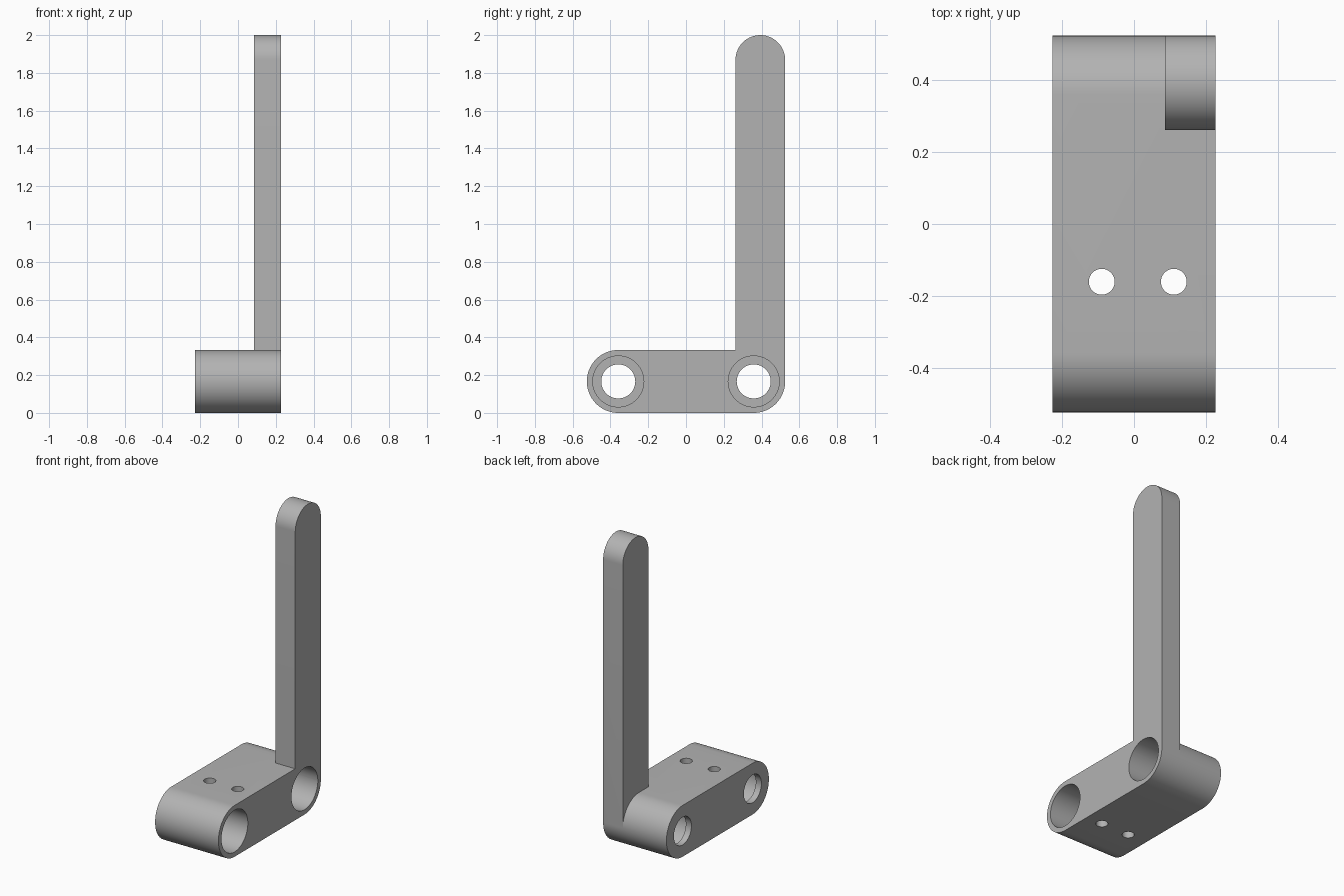
import bpy, bmesh, math
from mathutils import Matrix

if "Cube" in bpy.data.objects:
    bpy.data.objects.remove(bpy.data.objects["Cube"], do_unlink=True)

grey = bpy.data.materials.new("plain grey")
grey.use_nodes = True
colour = (0.45, 0.45, 0.45, 1)
grey.diffuse_color = colour
grey.node_tree.nodes["Principled BSDF"].inputs["Base Color"].default_value = colour

HALF_W = 0.227        # half width of the base block
R = 0.1665            # end radius of the base block
PIVOT = 0.525 - R     # bore centres at y = +-PIVOT
WALL = 0.04           # lip left behind each counterbore


def make_object(name, bm):
    bmesh.ops.recalc_face_normals(bm, faces=bm.faces)
    mesh = bpy.data.meshes.new(name)
    bm.to_mesh(mesh)
    bm.free()
    mesh.materials.append(grey)
    ob = bpy.data.objects.new(name, mesh)
    bpy.context.collection.objects.link(ob)
    return ob


def arc(cy, cz, r, start, end, steps=32):
    angles = [math.radians(start + (end - start) * i / steps) for i in range(steps + 1)]
    return [(cy + r * math.cos(a), cz + r * math.sin(a)) for a in angles]


def extrude_profile(name, points, x0, x1):
    """Extrude a closed y-z outline along x."""
    bm = bmesh.new()
    face = bm.faces.new([bm.verts.new((x0, y, z)) for y, z in points])
    out = bmesh.ops.extrude_face_region(bm, geom=[face])
    verts = [g for g in out["geom"] if isinstance(g, bmesh.types.BMVert)]
    bmesh.ops.translate(bm, verts=verts, vec=(x1 - x0, 0, 0))
    return make_object(name, bm)


def cylinder(name, r, length, centre, axis):
    bm = bmesh.new()
    turn = Matrix.Rotation(math.pi / 2, 4, "Y") if axis == "X" else Matrix()
    bmesh.ops.create_cone(bm, cap_ends=True, segments=64, radius1=r, radius2=r,
                          depth=length, matrix=Matrix.Translation(centre) @ turn)
    return make_object(name, bm)


def combine(target, tool, operation):
    mod = target.modifiers.new(tool.name, "BOOLEAN")
    mod.operation, mod.solver, mod.object = operation, "EXACT", tool
    bpy.context.view_layer.objects.active = target
    bpy.ops.object.modifier_apply(modifier=mod.name)
    bpy.data.objects.remove(tool, do_unlink=True)


# Base block with rounded ends
bracket = extrude_profile(
    "bracket", arc(PIVOT, R, R, -90, 90) + arc(-PIVOT, R, R, 90, 270), -HALF_W, HALF_W)

# Upright arm with a rounded top
arm_r = 0.1315
arm_y = 0.525 - arm_r
arm = extrude_profile(
    "upright_arm",
    [(arm_y - arm_r, R), (arm_y + arm_r, R)] + arc(arm_y, 2 - arm_r, arm_r, 0, 180),
    0.086, HALF_W)
combine(bracket, arm, "UNION")

# Stepped bores: narrow all the way through, wide from the arm side
for side in (-1, 1):
    y = side * PIVOT
    combine(bracket, cylinder("narrow_bore", 0.09, 1, (0, y, R), "X"), "DIFFERENCE")
    combine(bracket, cylinder("wide_bore", 0.135, 1, (WALL - HALF_W + 0.5, y, R), "X"),
            "DIFFERENCE")

# Small vertical screw holes
for x in (-0.09, 0.111):
    combine(bracket, cylinder("screw_hole", 0.036, 1, (x, -0.161, R), "Z"), "DIFFERENCE")

bpy.ops.object.select_all(action="DESELECT")
bracket.select_set(True)
bpy.context.view_layer.objects.active = bracket
bpy.ops.object.shade_smooth_by_angle(angle=math.radians(30))
